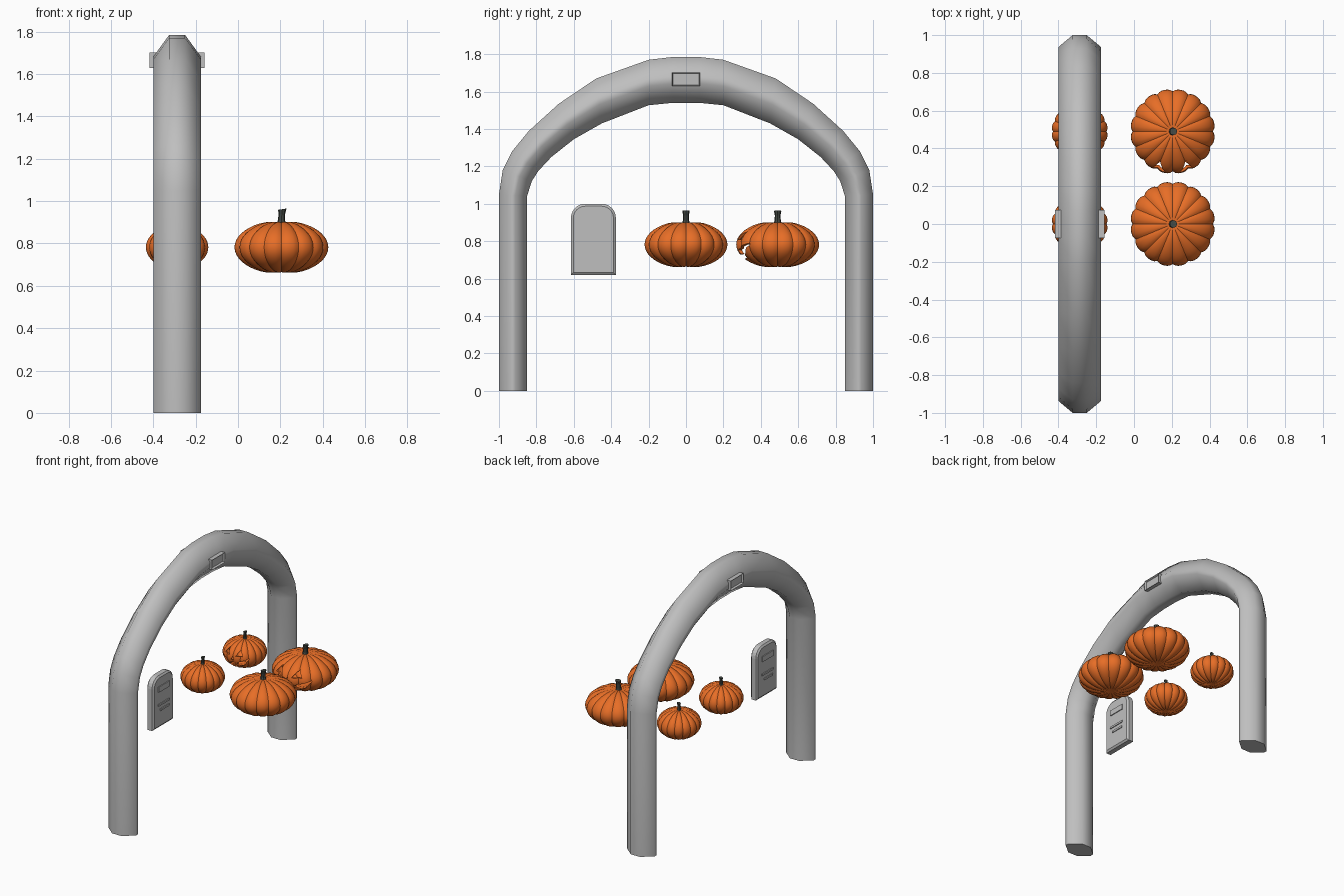
import bpy, bmesh, math
from mathutils import Vector, Matrix

if "Cube" in bpy.data.objects:
    bpy.data.objects.remove(bpy.data.objects["Cube"])


def material(name, rgb):
    m = bpy.data.materials.new(name)
    m.diffuse_color = (*rgb, 1)
    m.use_nodes = True
    m.node_tree.nodes["Principled BSDF"].inputs["Base Color"].default_value = m.diffuse_color
    return m


GREY = material("pale grey", (0.52, 0.52, 0.52))
ORANGE = material("pumpkin orange", (0.80, 0.155, 0.02))
STEM = material("dark stem", (0.06, 0.07, 0.06))
XC = -0.2875  # plane of the arch, gravestone and small pumpkins


def finish(bm, name, mat, angle=None):
    bmesh.ops.recalc_face_normals(bm, faces=bm.faces)
    return plain(bm, name, mat, angle)


def plain(bm, name, mat, angle=None):
    me = bpy.data.meshes.new(name)
    bm.to_mesh(me)
    bm.free()
    ob = bpy.data.objects.new(name, me)
    bpy.context.collection.objects.link(ob)
    me.materials.append(mat)
    if angle:
        smooth(ob, angle)
    return ob


def smooth(ob, angle):
    bpy.ops.object.select_all(action='DESELECT')
    bpy.context.view_layer.objects.active = ob
    ob.select_set(True)
    bpy.ops.object.shade_smooth_by_angle(angle=math.radians(angle))


def loft(bm, rings, cap=True, flip=False):
    """Skin closed rings of points, optionally capping both ends."""
    vs = [[bm.verts.new(p) for p in r] for r in rings]
    n = len(vs[0])
    faces = [[a[i], a[(i + 1) % n], b[(i + 1) % n], b[i]]
             for a, b in zip(vs, vs[1:]) for i in range(n)]
    if cap:
        faces += [vs[0][::-1], vs[-1]]
    for f in faces:
        bm.faces.new(f[::-1] if flip else f)
    return vs


# inflated arch: octagonal tube between an outer and an inner curve
OUTER = [(1, 0), (1, 1.05), (.98, 1.18), (.93, 1.28), (.84, 1.39),
         (.68, 1.535), (.48, 1.67), (.2, 1.77), (.07, 1.785)]
INNER = [(.85, 0), (.85, 1.04), (.825, 1.12), (.79, 1.175), (.72, 1.25),
         (.6, 1.345), (.45, 1.43), (.2, 1.527), (.07, 1.54)]
half = list(zip(OUTER, INNER))
stations = half + [((-o[0], o[1]), (-i[0], i[1])) for o, i in reversed(half)]
SECTION = [(.0375, 1), (.1125, .58), (.1125, .42), (.0375, 0),
           (-.0375, 0), (-.1125, .42), (-.1125, .58), (-.0375, 1)]
bm = bmesh.new()
loft(bm, [[(XC + x, i[0] + (o[0] - i[0]) * s, i[1] + (o[1] - i[1]) * s)
           for x, s in SECTION] for o, i in stations])
finish(bm, "arch", GREY, 60)

# small box through the crown, recessed on both ends
bm = bmesh.new()
bmesh.ops.create_cube(bm, size=1, matrix=Matrix.Translation((XC, 0, 1.665))
                      @ Matrix.Diagonal((.26, .15, .072, 1)))
ends = [f for f in bm.faces if abs(f.normal.x) > .9]
bmesh.ops.inset_individual(bm, faces=ends, thickness=.008, depth=-.014)
plain(bm, "crown_box", GREY)


# gravestone: rounded slab with bevelled rim
def stone_outline(d):
    hw, z0, z1, r = .12 - d, .62 + d, 1.0 - d, .075 - d
    pts = [(-hw, z0), (hw, z0)]
    for k in range(7):
        a = math.pi / 2 * k / 6
        pts.append((hw - r + r * math.cos(a), z1 - r + r * math.sin(a)))
    return pts + [(-y, z) for y, z in reversed(pts[2:])]


YC = -.495
bm = bmesh.new()
loft(bm, [[(XC + x, YC + y, z) for y, z in stone_outline(d)]
          for x, d in ((-.028, .013), (-.018, 0), (.018, 0), (.028, .013))])
finish(bm, "gravestone", GREY)

# blank plaque and bars on both faces
bm = bmesh.new()
for side in (-1, 1):
    for z, w, h, y in ((.905, .125, .04, 0), (.79, .13, .014, 0), (.75, .10, .014, .01)):
        bmesh.ops.create_cube(bm, size=1,
                              matrix=Matrix.Translation((XC + side * .029, YC + side * y, z))
                              @ Matrix.Diagonal((.010, w, h, 1)))
finish(bm, "gravestone_plates", GREY)

# pumpkins
R, H, RIBS, SEG, RINGS = .224, .127, 16, 96, 22


def pumpkin_rings(k):
    rings = []
    for j in range(RINGS + 1):
        t = -math.pi / 2 + .05 + (math.pi - .1) * j / RINGS
        ring = []
        for i in range(SEG):
            a = 2 * math.pi * (i + .5 * SEG / RIBS) / SEG
            groove = (1 - abs(math.sin(RIBS / 2 * a))) ** 1.5
            r = R * k * math.cos(t) * (1 - .05 * groove)
            z = H * k * math.sin(t) * (1 - .07 * groove * math.cos(t))
            z -= math.copysign(.012, t) * math.exp(-(r / .05) ** 2)
            ring.append((r * math.cos(a), r * math.sin(a), z))
        rings.append(ring)
    return rings


def mirrored(pts):
    return pts + [(-x, z) for x, z in reversed(pts) if x > 0]


def face_cutter():
    eye = [(.035, .025), (.105, .03), (.07, .075)]
    mouth = mirrored([(0, -.035), (.03, -.033), (.03, -.052), (.055, -.05), (.055, -.028),
                      (.16, .01), (.12, -.045), (.05, -.075), (0, -.08)])
    nose = [(-.018, -.012), (.018, -.012), (0, .02)]
    bm = bmesh.new()
    for shape in (eye, [(-x, z) for x, z in eye], nose, mouth):
        loft(bm, [[(x, y, z) for x, z in shape] for y in (-.3, -.09)])
    return finish(bm, "face_cutter", ORANGE)


def pumpkin(name, x, y, scale, carved):
    loc = Vector((x, y, .782))
    bm = bmesh.new()
    loft(bm, pumpkin_rings(1))
    if carved:  # hollow shell
        loft(bm, pumpkin_rings(.93), flip=True)
    body = plain(bm, name, ORANGE)
    if carved:
        cutter = face_cutter()
        mod = body.modifiers.new("carve", 'BOOLEAN')
        mod.operation, mod.solver, mod.object = 'DIFFERENCE', 'EXACT', cutter
        bpy.context.view_layer.objects.active = body
        bpy.ops.object.modifier_apply(modifier=mod.name)
        bpy.data.objects.remove(cutter)
    smooth(body, 32)
    # short bent stem
    bm = bmesh.new()
    loft(bm, [[(dx + r * math.cos(a), r * math.sin(a), z + tilt * math.cos(a))
               for a in (math.pi / 4 * i for i in range(8))]
              for r, z, dx, tilt in ((.026, .10, 0, 0), (.017, .128, 0, 0),
                                     (.015, .155, .002, 0), (.02, .18, .004, .003))])
    stem = finish(bm, name + "_stem", STEM)
    for ob in (body, stem):
        ob.location, ob.scale = loc, scale


BIG, SMALL = (1, 1, 1), (.665, .665, .815)
pumpkin("large_pumpkin", .205, 0, BIG, False)
pumpkin("large_carved_pumpkin", .205, .49, BIG, True)
pumpkin("small_pumpkin", XC, 0, SMALL, False)
pumpkin("small_carved_pumpkin", XC, .49, SMALL, True)
